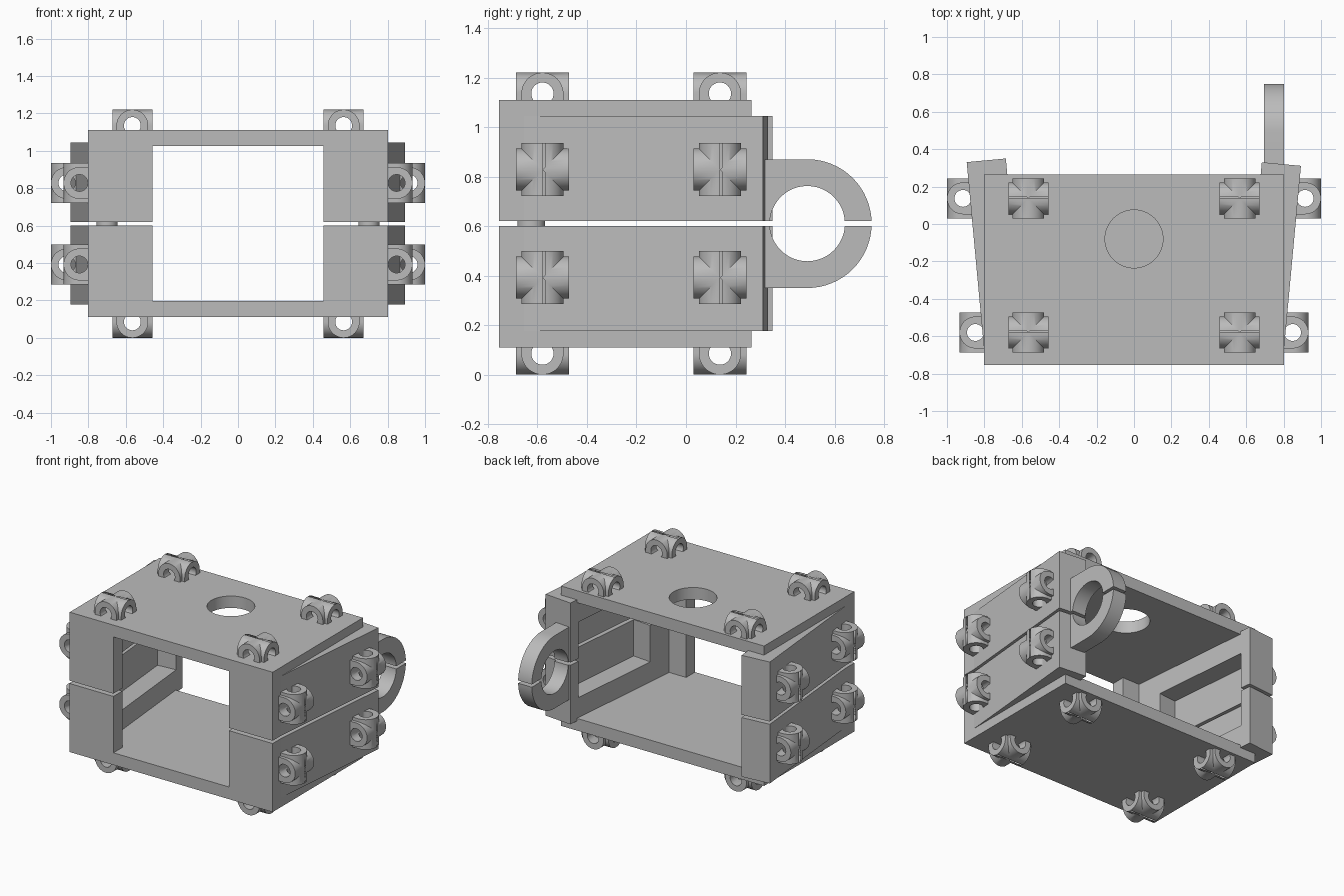
import bpy, bmesh
from math import sin, cos, pi, radians
from mathutils import Vector, Matrix

if "Cube" in bpy.data.objects:
    bpy.data.objects.remove(bpy.data.objects["Cube"])

grey = bpy.data.materials.new("plain grey")
grey.use_nodes = True
grey.diffuse_color = (0.5, 0.5, 0.5, 1)
grey.node_tree.nodes["Principled BSDF"].inputs["Base Color"].default_value = (0.5, 0.5, 0.5, 1)

MID = 0.61      # height of the split between the two halves


def prism(name, points, axis, low, high):
    """Extrude a closed 2D outline along x, y or z."""
    place = {"x": lambda p, t: (t, p[0], p[1]),
             "y": lambda p, t: (p[0], t, p[1]),
             "z": lambda p, t: (p[0], p[1], t)}[axis]
    bm = bmesh.new()
    face = bm.faces.new([bm.verts.new(place(p, low)) for p in points])
    top = bmesh.ops.extrude_face_region(bm, geom=[face])["geom"]
    shift = Vector(place((0, 0), high - low))
    bmesh.ops.translate(bm, vec=shift, verts=[v for v in top if isinstance(v, bmesh.types.BMVert)])
    bmesh.ops.recalc_face_normals(bm, faces=bm.faces)
    mesh = bpy.data.meshes.new(name)
    bm.to_mesh(mesh)
    bm.free()
    mesh.materials.append(grey)
    obj = bpy.data.objects.new(name, mesh)
    bpy.context.collection.objects.link(obj)
    return obj


def box(name, x0, x1, y0, y1, z0, z1):
    return prism(name, [(x0, y0), (x1, y0), (x1, y1), (x0, y1)], "z", z0, z1)


def arc(cx, cy, r, start, end, steps):
    return [(cx + r * cos(start + (end - start) * i / steps),
             cy + r * sin(start + (end - start) * i / steps)) for i in range(steps + 1)]


def circle(cx, cy, r, steps=48):
    return arc(cx, cy, r, 0, 2 * pi, steps)[:-1]


def combine(obj, others, operation="DIFFERENCE"):
    """Bake a boolean with each helper, then delete the helper."""
    for other in others:
        other.hide_render = True
        mod = obj.modifiers.new("cut", "BOOLEAN")
        mod.operation, mod.solver, mod.object = operation, "EXACT", other
        bpy.context.view_layer.update()
        graph = bpy.context.evaluated_depsgraph_get()
        mesh = bpy.data.meshes.new_from_object(obj.evaluated_get(graph))
        obj.modifiers.clear()
        obj.data = mesh
        bpy.data.objects.remove(other)
    return obj


def smooth(obj):
    bpy.ops.object.select_all(action="DESELECT")
    obj.select_set(True)
    bpy.context.view_layer.objects.active = obj
    bpy.ops.object.shade_smooth_by_angle(angle=radians(30))


def slit():
    return box("slit_cutter", -2, 2, -2, 2, MID - 0.01, MID + 0.01)


# Main body: top plate, bottom plate and front pillars
body = box("body_frame", -0.803, 0.803, -0.755, 0.265, 0.11, 1.11)
combine(body, [
    box("opening_cutter", -0.457, 0.457, -1, 1, 0.197, 1.025),
    box("side_cutter", -1, 1, -0.655, 1, 0.197, 1.025),
    prism("hole_cutter", circle(0, -0.08, 0.155), "z", 0.8, 1.3),
    slit()])
smooth(body)

# Flared side walls, hollowed from the inside
TILT = radians(5.3)


def wall(name, side, length):
    def plan(s0, s1, d0, d1):
        return [(side * (0.803 + s * sin(TILT) - d * cos(TILT)),
                 -0.655 + s * cos(TILT) + d * sin(TILT))
                for s, d in ((s0, d0), (s1, d0), (s1, d1), (s0, d1))]
    obj = prism(name, plan(-0.03, length, 0, 0.21), "z", 0.177, 1.045)
    pocket = prism("pocket_cutter", plan(0.17, length - 0.08, 0.07, 0.3), "z", 0.34, 0.88)
    return combine(obj, [pocket, slit()])


wall("left_side_wall", 1, 0.97)
wall("right_side_wall", -1, 0.99)

# Alignment pins bridging the split
for side, label in ((1, "left"), (-1, "right")):
    smooth(prism(label + "_pin", circle(side * 0.7, -0.625, 0.056, 32), "z", MID - 0.03, MID + 0.03))

# Split ring bracket at the back
outline = [(0.3, MID - 0.26)] + arc(0.49, MID, 0.26, -pi / 2, pi / 2, 32) + [(0.3, MID + 0.26)]
ring = prism("ring_bracket", outline, "x", 0.695, 0.803)
combine(ring, [prism("bore_cutter", circle(0.49, MID, 0.152), "x", 0.5, 1), slit()])
smooth(ring)

# Lashing loop: two crossed arches with tunnels, origin at tunnel centre
arch = [(-0.085, -0.05)] + arc(0, 0, 0.085, pi, 0, 24) + [(0.085, -0.05)]
loop = prism("top_loop", arch, "x", -0.107, 0.107)
combine(loop, [prism("arch_helper", arch, "y", -0.107, 0.107)], "UNION")
combine(loop, [prism("tunnel_cutter", circle(0, 0, 0.045, 32), a, -0.3, 0.3) for a in "xy"])
smooth(loop)
loop_mesh = loop.data
bpy.data.objects.remove(loop)


def add_loop(name, location, turn):
    obj = bpy.data.objects.new(name, loop_mesh)
    obj.matrix_world = Matrix.Translation(location) @ turn
    bpy.context.collection.objects.link(obj)


upright = Matrix.Identity(4)
upside_down = Matrix.Rotation(pi, 4, "X")
for side, label in ((1, "left"), (-1, "right")):
    outward = Matrix.Rotation(side * pi / 2, 4, "Y")
    for y, reach, end in ((-0.58, 0.848, "front"), (0.137, 0.915, "rear")):
        add_loop(f"top_loop_{label}_{end}", (side * 0.565, y, 1.135), upright)
        add_loop(f"bottom_loop_{label}_{end}", (side * 0.565, y, 0.085), upside_down)
        for z, level in ((MID + 0.218, "upper"), (MID - 0.218, "lower")):
            add_loop(f"side_loop_{label}_{end}_{level}", (side * reach, y, z), outward)
